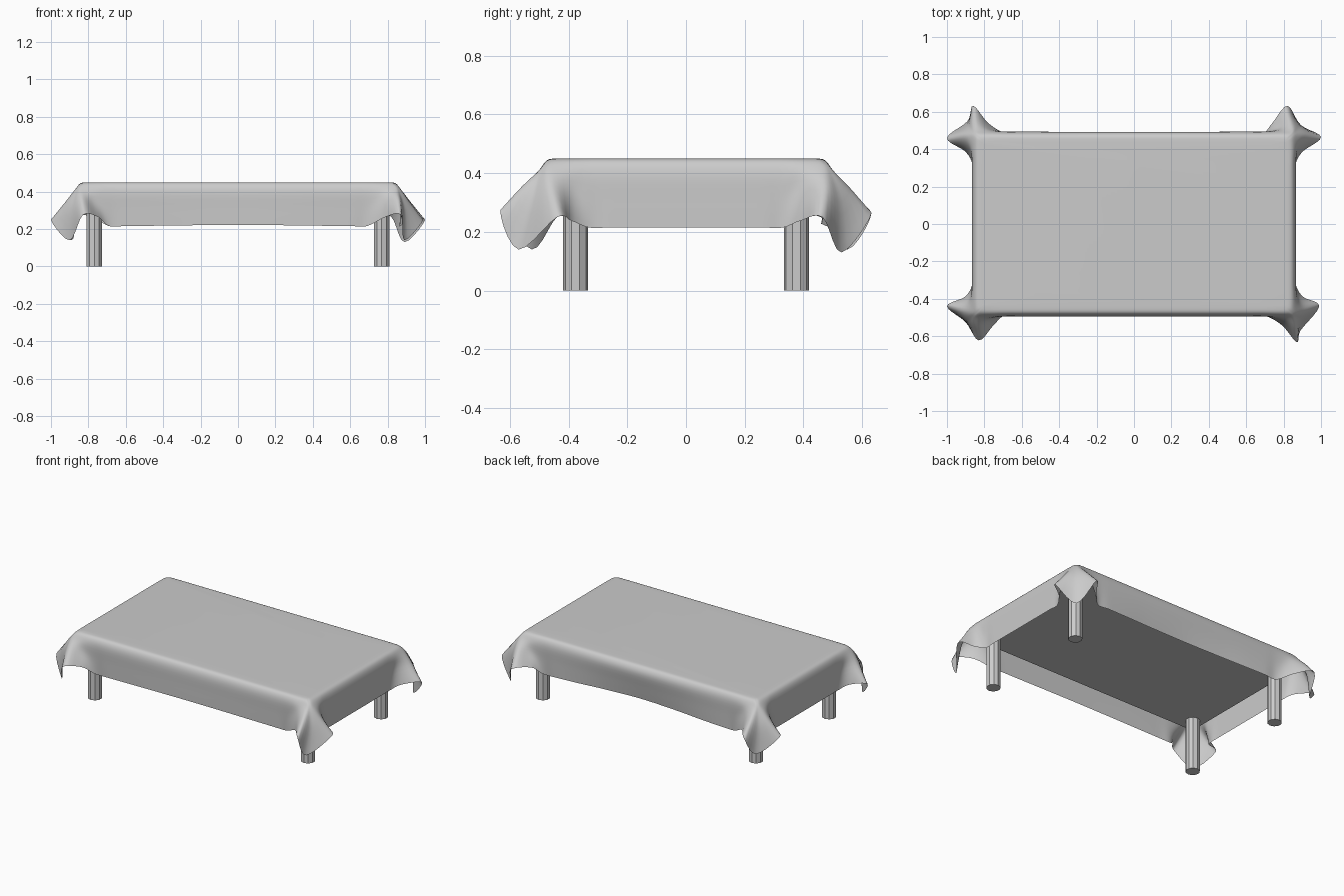
import bpy, bmesh, math
from mathutils import Vector as V

if "Cube" in bpy.data.objects:
    bpy.data.objects.remove(bpy.data.objects["Cube"])


def add_object(name, bm, smooth=False):
    bmesh.ops.recalc_face_normals(bm, faces=bm.faces)
    mesh = bpy.data.meshes.new(name)
    bm.to_mesh(mesh)
    bm.free()
    ob = bpy.data.objects.new(name, mesh)
    bpy.context.collection.objects.link(ob)
    for p in mesh.polygons:
        p.use_smooth = smooth
    return ob


def spline(pts, steps, closed):
    """Smooth curve through a row of points."""
    n = len(pts)
    at = lambda i: pts[i % n] if closed else pts[max(0, min(n - 1, i))]
    out = []
    for i in range(n if closed else n - 1):
        a, b, c, d = at(i - 1), at(i), at(i + 1), at(i + 2)
        for s in range(steps):
            t = s / steps
            out.append(0.5 * (2 * b + (c - a) * t + (2 * a - 5 * b + 4 * c - d) * t * t
                              + (3 * b - a - 3 * c + d) * t ** 3))
    if not closed:
        out.append(pts[-1])
    return out


# Table top under the cloth
bm = bmesh.new()
bmesh.ops.create_cube(bm, size=1)
for v in bm.verts:
    v.co = V((v.co.x * 1.68, v.co.y * 0.93, 0.388 + v.co.z * 0.085))
add_object("table_top", bm)

# Four legs
for sx, xn in ((-1, "left"), (1, "right")):
    for sy, yn in ((-1, "front"), (1, "back")):
        bm = bmesh.new()
        bmesh.ops.create_cone(bm, cap_ends=True, segments=10, radius1=0.043,
                              radius2=0.043, depth=0.36)
        bmesh.ops.translate(bm, verts=bm.verts, vec=(0.768 * sx, 0.376 * sy, 0.18))
        add_object(f"{yn}_{xn}_leg", bm)


def quarter(wing_y, wing_x, tip, mid_y, mid_z):
    """Hanging profiles from long side centre, round a corner, to short side centre."""
    rows = []
    for x in (0, 0.25, 0.45, 0.6, 0.69):
        k = 0.5 + 0.5 * math.cos(math.pi * x / 0.69)
        hy, hz = 0.487 + (mid_y - 0.487) * k, 0.216 + (mid_z - 0.216) * k
        rows.append([(x, 0.44, 0.45), (x, 0.475, 0.443), (x, 0.493, 0.40),
                     (x, (0.494 + hy) / 2, 0.31), (x, hy, hz)])
    rows.append([(0.76, 0.44, 0.45), (0.76, 0.475, 0.443), (0.765, 0.497, 0.405),
                 (0.768, 0.51, 0.34), (wing_y[0] - 0.08, 0.54, 0.265)])
    # Wing, hanging tip, wing
    wy, wx, tp, c = V(wing_y), V(wing_x), V(tip), V((0.845, 0.48, 0.43))
    rows.append([(0.795, 0.44, 0.45), (0.817, 0.473, 0.443), (0.838, 0.503, 0.407),
                 c.lerp(wy, 0.52) + V((0, 0, 0.005)), wy])
    rows.append([(0.805, 0.435, 0.45), (0.832, 0.465, 0.443), (0.862, 0.492, 0.405),
                 (0.89, 0.525, 0.30), tp])
    rows.append([(0.805, 0.425, 0.45), (0.842, 0.447, 0.443), (0.876, 0.462, 0.405),
                 c.lerp(wx, 0.52) + V((0, 0, 0.005)), wx])
    rows.append([(0.805, 0.38, 0.45), (0.845, 0.385, 0.443), (0.868, 0.388, 0.405),
                 (0.877, 0.388, 0.335), (0.905, 0.39, 0.238)])
    for y in (0.33, 0.26, 0.15, 0):
        rows.append([(0.805, y, 0.45), (0.845, y, 0.443), (0.865, y, 0.40),
                     (0.867, y, 0.31), (0.867, y, 0.215)])
    return [[V(p) for p in r] for r in rows]


# Draped cloth, corner by corner around the table: (sx, sy, quarter data)
corners = [
    (1, 1, ((0.82, 0.632, 0.265), (1.0, 0.465, 0.25), (0.89, 0.53, 0.13), 0.46, 0.228)),
    (-1, 1, ((0.86, 0.632, 0.265), (1.0, 0.46, 0.25), (0.89, 0.55, 0.14), 0.46, 0.228)),
    (-1, -1, ((0.83, 0.622, 0.275), (1.0, 0.44, 0.25), (0.90, 0.525, 0.14), 0.49, 0.222)),
    (1, -1, ((0.87, 0.632, 0.275), (0.99, 0.44, 0.25), (0.89, 0.57, 0.14), 0.49, 0.222)),
]
sections = []
for sx, sy, data in corners:
    rows = [[V((p.x * sx, p.y * sy, p.z)) for p in r] for r in quarter(*data)]
    if sx * sy > 0:
        rows.reverse()
    sections += rows[:-1]

profiles = [spline(s, 4, False) for s in sections]
rings = [spline([p[j] for p in profiles], 5, True) for j in range(len(profiles[0]))]
bm = bmesh.new()
loops = [[bm.verts.new(p) for p in ring] for ring in rings]
n = len(loops[0])
bm.faces.new(loops[0])
for a, b in zip(loops, loops[1:]):
    for i in range(n):
        k = (i + 1) % n
        bm.faces.new((a[i], b[i], b[k], a[k]))
add_object("tablecloth", bm, smooth=True)
